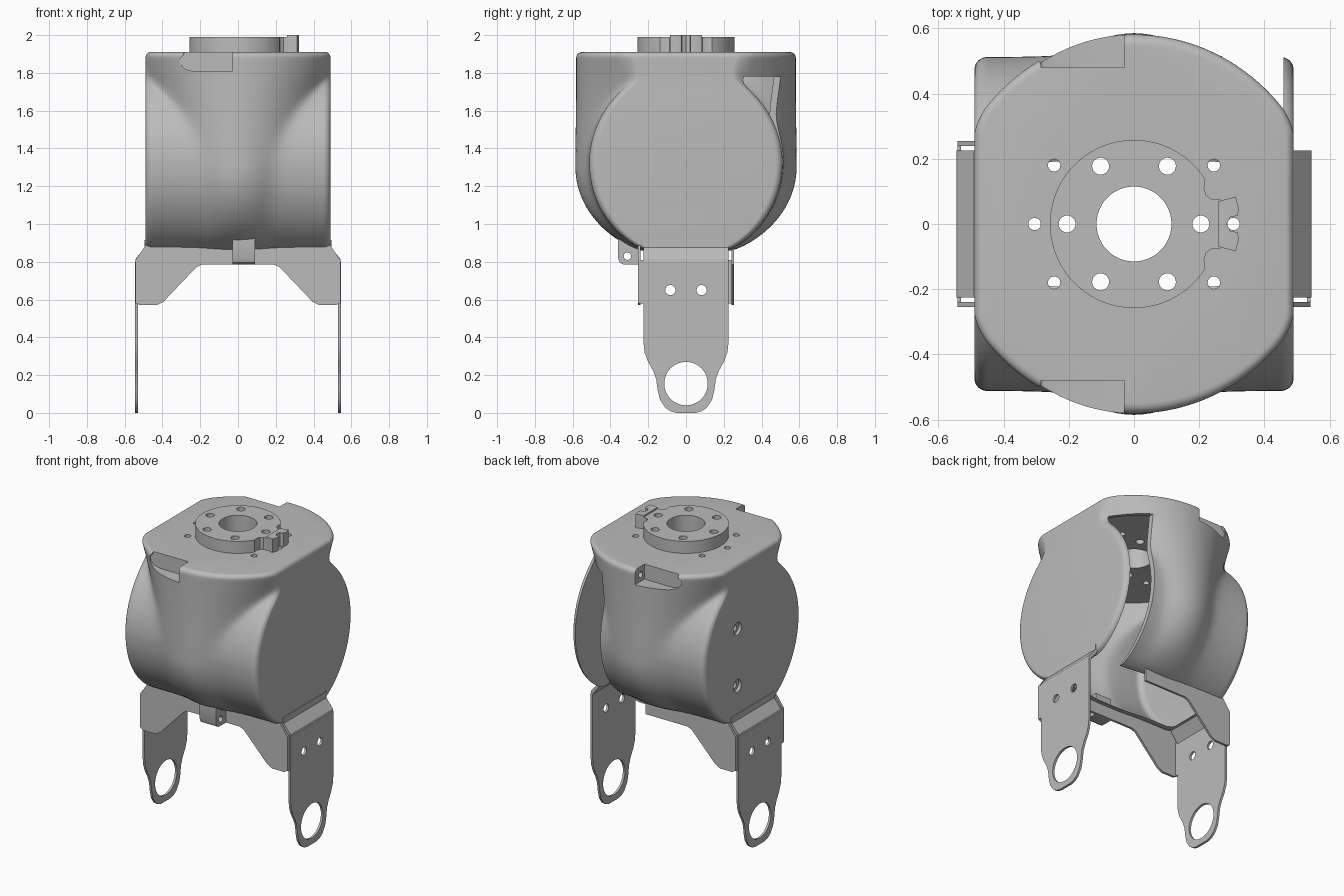
import bpy, bmesh, math
from mathutils import Matrix

if "Cube" in bpy.data.objects:
    bpy.data.objects.remove(bpy.data.objects["Cube"])

GREY = (0.5, 0.5, 0.5, 1)
mat = bpy.data.materials.new("plain_grey")
mat.use_nodes = True
mat.diffuse_color = GREY
mat.node_tree.nodes["Principled BSDF"].inputs["Base Color"].default_value = GREY

# Columns are the world directions of a plate's local x, y and normal
FLAT = Matrix.Identity(4)
SIDE = Matrix(((0, 0, 1, 0), (1, 0, 0, 0), (0, 1, 0, 0), (0, 0, 0, 1)))
FRONT = Matrix(((1, 0, 0, 0), (0, 0, -1, 0), (0, 1, 0, 0), (0, 0, 0, 1)))


def finish(name, bm):
    bmesh.ops.recalc_face_normals(bm, faces=bm.faces)
    mesh = bpy.data.meshes.new(name)
    bm.to_mesh(mesh)
    bm.free()
    mesh.materials.append(mat)
    obj = bpy.data.objects.new(name, mesh)
    bpy.context.collection.objects.link(obj)
    return obj


def smooth(obj, angle=30):
    bpy.ops.object.select_all(action='DESELECT')
    obj.select_set(True)
    bpy.context.view_layer.objects.active = obj
    bpy.ops.object.shade_smooth_by_angle(angle=math.radians(angle))


def circle(cx, cy, r, n=32):
    return [(cx + r * math.cos(math.tau * i / n), cy + r * math.sin(math.tau * i / n))
            for i in range(n)]


def mirrored(half):
    return half + [(-x, y) for x, y in reversed(half)]


def plate(name, loops, low, high, frame):
    """Filled outline with holes, spanning low to high along its normal."""
    curve = bpy.data.curves.new(name, 'CURVE')
    curve.dimensions, curve.fill_mode = '2D', 'BOTH'
    curve.extrude = (high - low) / 2
    for loop in loops:
        spline = curve.splines.new('POLY')
        spline.points.add(len(loop) - 1)
        for p, (x, y) in zip(spline.points, loop):
            p.co = (x, y, 0, 1)
        spline.use_cyclic_u = True
    temp = bpy.data.objects.new(name, curve)
    mesh = bpy.data.meshes.new_from_object(temp)
    bm = bmesh.new()
    bm.from_mesh(mesh)
    bpy.data.objects.remove(temp)
    bmesh.ops.remove_doubles(bm, verts=bm.verts, dist=0.0002)
    bm.transform(frame @ Matrix.Translation((0, 0, (low + high) / 2)))
    obj = finish(name, bm)
    smooth(obj)
    return obj


def cut(obj, cutters):
    for c in cutters:
        mod = obj.modifiers.new("cut", 'BOOLEAN')
        mod.operation, mod.solver, mod.object = 'DIFFERENCE', 'EXACT', c
        c.hide_render = True
    bpy.context.view_layer.update()
    graph = bpy.context.evaluated_depsgraph_get()
    mesh = bpy.data.meshes.new_from_object(obj.evaluated_get(graph))
    obj.modifiers.clear()
    obj.data = mesh
    for c in cutters:
        bpy.data.objects.remove(c)


# Housing: a drum lying along x blended with a tapering upright column
def blend(a, b, k=0.04):
    return (a + b + math.sqrt((a - b) ** 2 + k * k)) / 2


def depth(x, z):
    drum = blend(math.sqrt(max(0, 0.51 ** 2 - (z - 1.32) ** 2)), 0.27 if z > 1.32 else 0)
    reach = 0.58 * math.sqrt(max(0, 1 - (max(0, 1.3 - z) / 0.483) ** 2))
    width = 0.32 + 0.26 * max(0, (z - 1) / 0.9) ** 1.5
    return blend(drum, reach * math.sqrt(max(0, 1 - (x / width) ** 2)))


def housing(name, levels, wall, steps=64, edge=0.04):
    bm = bmesh.new()
    rings = []
    half = 0.49 - wall
    for z, inset in levels:
        front = []
        for i in range(steps + 1):
            x = half * math.sin(math.pi * (i / steps - 0.5))
            over = max(0, abs(x) - half + edge)
            y = depth(x, z) - wall - edge + math.sqrt(max(0, edge ** 2 - over ** 2))
            s = 1 - inset / 0.55
            front.append((x * s, max(y, 0.02) * s))
        ring = [(x, -y) for x, y in front] + list(reversed(front))
        rings.append([bm.verts.new((x, y, z)) for x, y in ring])
    n = len(rings[0])
    for a, b in zip(rings, rings[1:]):
        for i in range(n):
            j = (i + 1) % n
            bm.faces.new((a[i], a[j], b[j], b[i]))
    bm.faces.new(rings[0])
    bm.faces.new(rings[-1])
    return finish(name, bm)


ROUND = 0.03
arc = [(math.sin(a), 1 - math.cos(a)) for a in (math.pi / 12 * i for i in range(7))]
levels = [(0.86 + ROUND * (1 - s), ROUND * c) for s, c in reversed(arc)]
levels += [(0.89 + 0.99 * i / 50, 0) for i in range(1, 50)]
levels += [(1.88 + ROUND * s, ROUND * c) for s, c in arc]
body = housing("housing", levels, 0)

BOLTS = [(0.205 * math.cos(a), 0.205 * math.sin(a))
         for a in (math.pi / 3 * i for i in range(6))]
OUTER = [(x, y) for x in (-0.245, 0.245) for y in (-0.18, 0.18)] + [(-0.305, 0), (0.305, 0)]
SCREWS = [(y, z) for y in (-0.14, 0.16) for z in (1.1, 1.48)]

# Cavity, back slot, top holes and side holes
cutters = [housing("cavity", [(0.83 + 0.96 * i / 40, 0) for i in range(41)], 0.035),
           plate("slot", [[(0.27, 0.15), (0.458, 0.15), (0.458, 0.7), (0.27, 0.7)]],
                 0.7, 1.78, FLAT),
           plate("bore", [circle(0, 0, 0.115, 48)], 1.6, 2.1, FLAT),
           plate("port", [circle(-0.085, 1.03, 0.047)], 0.4, 0.6, SIDE)]
cutters += [plate("hole", [circle(x, y, 0.026, 24)], 1.6, 2.1, FLAT) for x, y in BOLTS]
cutters += [plate("hole", [circle(x, y, 0.019, 24)], 1.6, 2.1, FLAT) for x, y in OUTER]
cutters += [plate("hole", [circle(y, z, 0.042)], -0.6, -0.4, SIDE) for y, z in SCREWS]

# Finger pockets at the rim, front and back, with a blind hole in the end wall
pocket = [(-0.03, 1.81), (-0.24, 1.81), (-0.28, 1.82), (-0.305, 1.845), (-0.31, 1.87),
          (-0.29, 1.895), (-0.27, 1.95), (-0.03, 1.95)]
for low, high in ((0.48, 0.7), (-0.7, -0.48)):
    cutters.append(plate("pocket", [pocket], low, high, FRONT))
    cutters.append(plate("blind", [circle((low + high) / 2 * 0.88, 1.855, 0.02, 20)],
                         -0.05, 0.05, SIDE))
cut(body, cutters)
smooth(body)

# Recessed screw seats
plate("port_seat", [circle(-0.085, 1.03, 0.05), circle(-0.085, 1.03, 0.028)], 0.456, 0.476, SIDE)
plate("port_plug", [circle(-0.085, 1.03, 0.03)], 0.45, 0.468, SIDE)
for y, z in SCREWS:
    plate("screw_seat", [circle(y, z, 0.046), circle(y, z, 0.02)], -0.47, -0.455, SIDE)

# Output flange with notched edge and index tab
rim = [(0.258 * math.cos(a), 0.258 * math.sin(a))
       for a in (math.radians(32 + 296 * i / 60) for i in range(61))]
notch = [(0.215, -0.11), (0.222, -0.088), (0.24, -0.075), (0.265, -0.075)]
rim += notch + [(x, -y) for x, y in reversed(notch)]
plate("output_flange", [rim, circle(0, 0, 0.115, 48)]
      + [circle(x, y, 0.026, 24) for x, y in BOLTS], 1.9, 1.99, FLAT)
tab = [(0.26, 0.07), (0.312, 0.084), (0.322, 0.045), (0.317, 0.025), (0.295, 0.022), (0.285, 0)]
plate("index_tab", [tab + [(x, -y) for x, y in reversed(tab[:-1])]], 1.9, 2.0, FLAT)

# Fork legs with eyelets, and the bent strips joining them to the housing
leg = [(0.225, 0.8), (0.225, 0.37), (0.219, 0.32), (0.203, 0.275), (0.175, 0.225), (0.158, 0.18),
       (0.15, 0.12), (0.138, 0.07), (0.11, 0.028), (0.08, 0.008), (0.05, 0)]
bend = [(0.545, 0.795), (0.53, 0.795), (0.478, 0.865), (0.478, 0.915), (0.494, 0.915),
        (0.494, 0.875), (0.542, 0.815)]
for side, label in ((1, "left"), (-1, "right")):
    x0, x1 = sorted((side * 0.53, side * 0.545))
    plate(label + "_leg", [mirrored(leg), circle(0, 0.155, 0.115, 48)]
          + [circle(y, 0.65, 0.027, 24) for y in (-0.083, 0.083)], x0, x1, SIDE)
    plate(label + "_bend", [[(side * x, z) for x, z in bend]], -0.225, 0.225, FRONT)

# Cross plates: full width at the front, shorter at the back
wing = [(0, 0.785), (0.19, 0.785), (0.22, 0.772), (0.395, 0.588), (0.43, 0.57), (0.52, 0.57),
        (0.542, 0.585), (0.542, 0.81), (0.49, 0.885), (0, 0.885)]
plate("front_cross_plate", [wing[1:-1] + [(-x, z) for x, z in reversed(wing[1:-1])]],
      0.24, 0.255, FRONT)
back = [(-x, z) for x, z in wing[1:-1]]
plate("back_cross_plate", [[(0.12, 0.785)] + back + [(0.12, 0.885)]], -0.255, -0.24, FRONT)
for y in (-0.24, 0.24):
    for side in (-1, 1):
        if y < 0 or side < 0:
            x0, x1 = sorted((side * 0.53, side * 0.542))
            a, b = sorted((y * 0.9, y * 1.05))
            plate("corner_fold", [[(a, 0.58), (b, 0.58), (b, 0.81), (a, 0.81)]], x0, x1, SIDE)

# Front lug with pin hole
lug = [(-0.25, 0.785), (-0.33, 0.785), (-0.35, 0.795), (-0.36, 0.82), (-0.36, 0.93), (-0.25, 0.93)]
plate("front_lug", [lug, circle(-0.31, 0.83, 0.02, 24)], -0.03, 0.09, SIDE)
